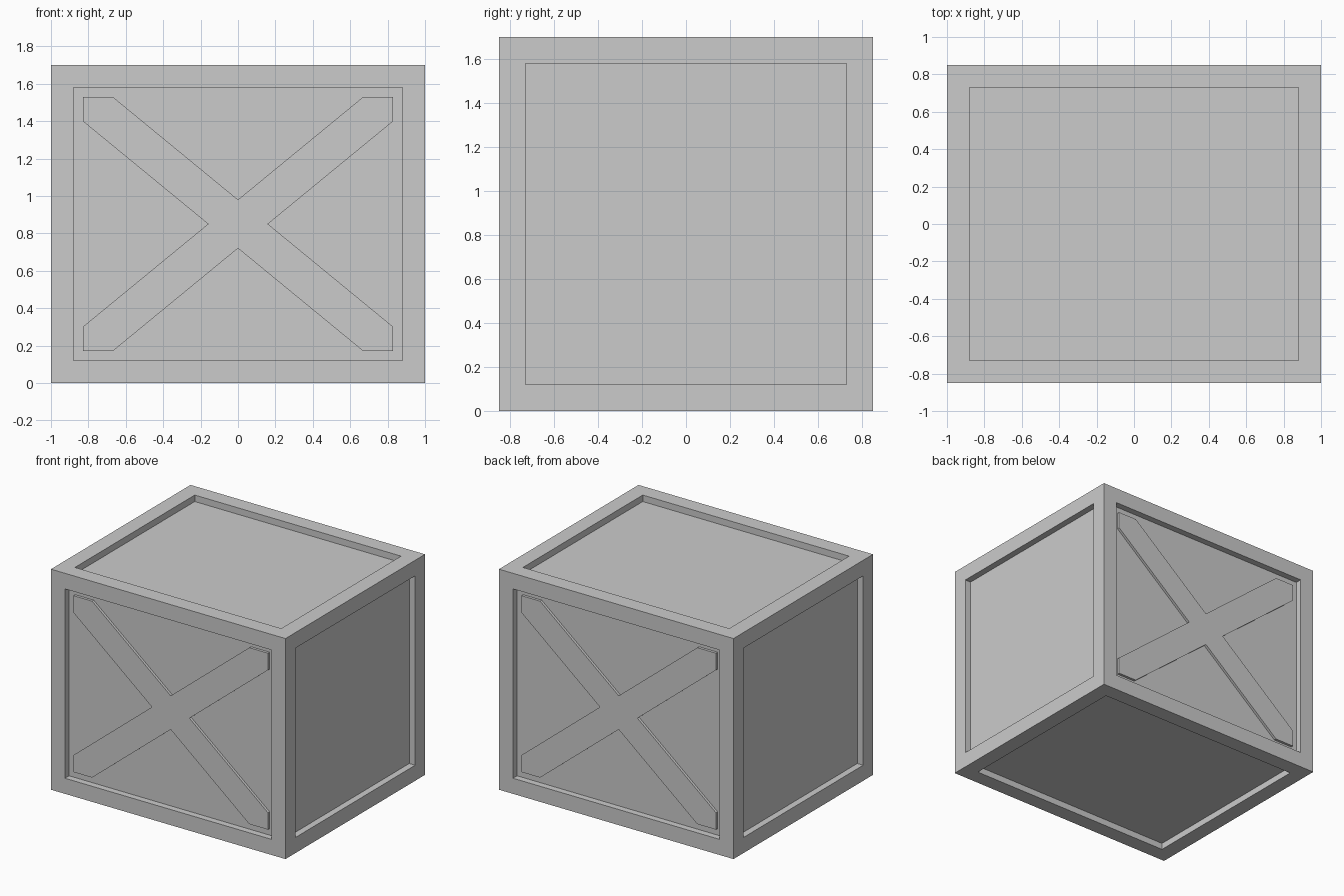
import bpy
import bmesh
from mathutils import Matrix, Vector

default = bpy.data.objects.get("Cube")
if default:
    bpy.data.objects.remove(default, do_unlink=True)

SIZE = Vector((2.0, 1.7, 1.7))
RIM = 0.17      # width of the frame boards
RECESS = 0.05   # depth of the panels
BRACE = 0.02    # thickness of the cross braces

grey = bpy.data.materials.new("plain_grey")
grey.use_nodes = True
colour = (0.6, 0.6, 0.6, 1.0)
grey.diffuse_color = colour
grey.node_tree.nodes["Principled BSDF"].inputs["Base Color"].default_value = colour


def make_object(name, bm):
    bmesh.ops.recalc_face_normals(bm, faces=bm.faces[:])
    mesh = bpy.data.meshes.new(name)
    bm.to_mesh(mesh)
    bm.free()
    mesh.materials.append(grey)
    obj = bpy.data.objects.new(name, mesh)
    bpy.context.collection.objects.link(obj)
    return obj


# Crate body: a box with a sunken panel on each of its six sides
bm = bmesh.new()
bmesh.ops.create_cube(bm, size=1)
bmesh.ops.scale(bm, vec=SIZE, verts=bm.verts)
bmesh.ops.translate(bm, vec=(0, 0, SIZE.z / 2), verts=bm.verts)
panels = bm.faces[:]
bmesh.ops.inset_individual(bm, faces=panels, thickness=RIM)
pushed = bmesh.ops.extrude_discrete_faces(bm, faces=panels)["faces"]
for face in pushed:
    face.normal_update()
    offset = face.normal * -RECESS
    for vert in face.verts:
        vert.co += offset
make_object("crate_body", bm)


# Cross braces: one X-shaped board in the front panel and one in the back
def cross_outline():
    w, h = SIZE.x / 2 - RIM, SIZE.z / 2 - RIM
    gap_x, gap_z = 0.16, 0.13
    quarter = [(gap_x, 0), (w, h - gap_z), (w, h), (w - gap_x, h), (0, gap_z)]
    half = quarter + [(-x, z) for x, z in reversed(quarter[:-1])]
    return half + [(x, -z) for x, z in reversed(half[1:-1])]


def add_brace(name, turn):
    bm = bmesh.new()
    y = -SIZE.y / 2 + RECESS
    face = bm.faces.new([bm.verts.new((x, y, z)) for x, z in cross_outline()])
    result = bmesh.ops.extrude_face_region(bm, geom=[face])
    front = [v for v in result["geom"] if isinstance(v, bmesh.types.BMVert)]
    bmesh.ops.translate(bm, vec=(0, -BRACE, 0), verts=front)
    bm.transform(Matrix.Translation((0, 0, SIZE.z / 2)) @ Matrix.Rotation(turn, 4, "Z"))
    make_object(name, bm)


add_brace("front_cross_brace", 0)
add_brace("back_cross_brace", 3.14159265)
